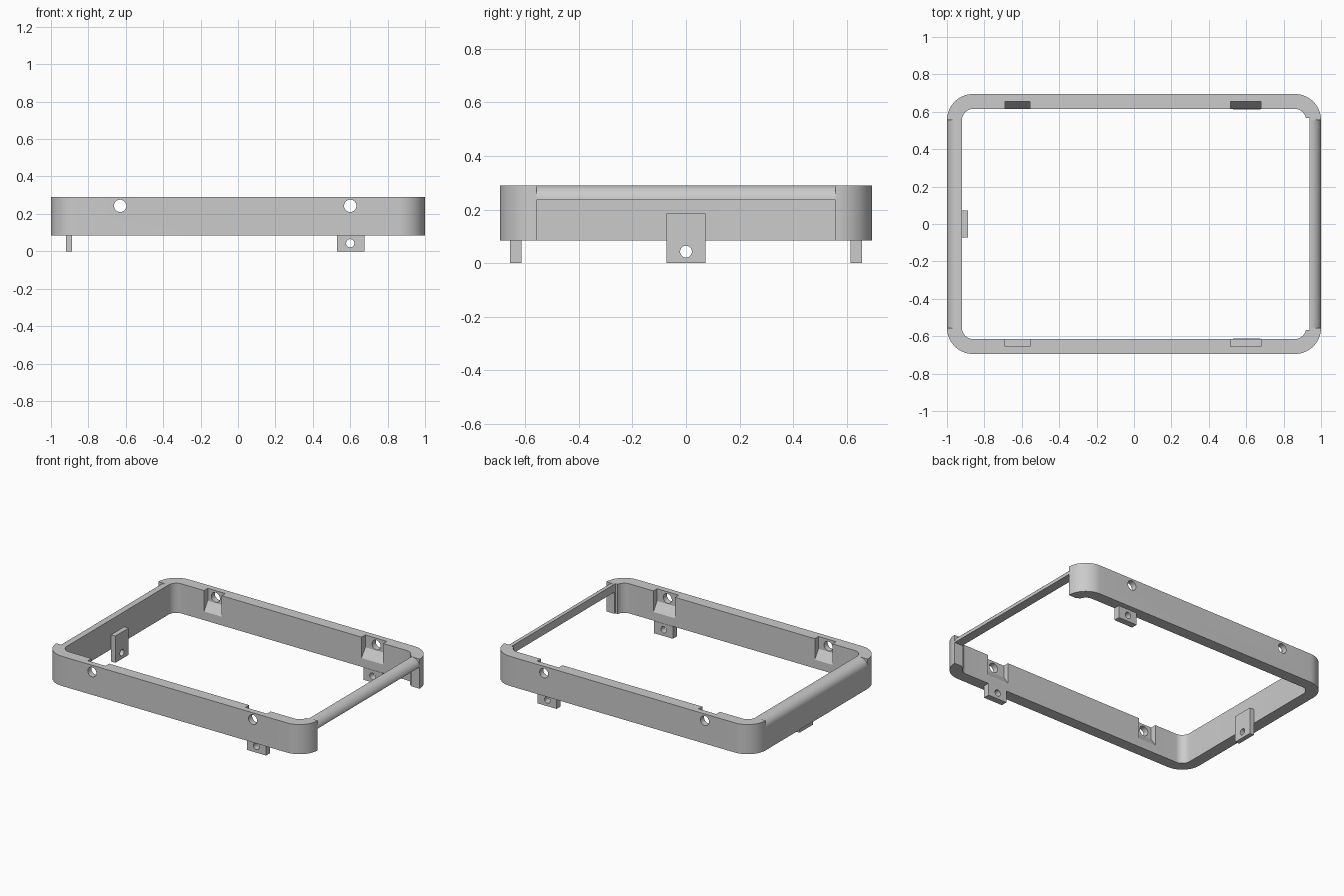
import bpy, bmesh
from math import sin, cos, pi, radians
from mathutils import Vector

cube = bpy.data.objects.get("Cube")
if cube:
    bpy.data.objects.remove(cube)

BOTTOM, TOP, BAR_LOW = 0.085, 0.29, 0.235
HALF_X, HALF_Y, WALL, RADIUS = 1.0, 0.695, 0.08, 0.14
END_Y = 0.557          # half length of the straight end walls

grey = bpy.data.materials.new("plain grey")
grey.use_nodes = True
colour = (0.6, 0.6, 0.6, 1)
grey.diffuse_color = colour
grey.node_tree.nodes["Principled BSDF"].inputs["Base Color"].default_value = colour


def prism(name, profile, axis, lo, hi):
    """Extrude a closed 2D profile along an axis; the profile uses the other two axes in order."""
    def place(p, t):
        v = list(p)
        v.insert(axis, t)
        return Vector(v)
    bm = bmesh.new()
    face = bm.faces.new([bm.verts.new(place(p, lo)) for p in profile])
    step = Vector((0, 0, 0))
    step[axis] = hi - lo
    grown = bmesh.ops.extrude_face_region(bm, geom=[face])["geom"]
    bmesh.ops.translate(bm, vec=step, verts=[g for g in grown if isinstance(g, bmesh.types.BMVert)])
    bmesh.ops.recalc_face_normals(bm, faces=bm.faces)
    mesh = bpy.data.meshes.new(name)
    bm.to_mesh(mesh)
    bm.free()
    mesh.materials.append(grey)
    obj = bpy.data.objects.new(name, mesh)
    bpy.context.collection.objects.link(obj)
    return obj


def rect(a0, a1, b0, b1):
    return [(a0, b0), (a1, b0), (a1, b1), (a0, b1)]


def circle(a, b, r, n=32):
    return [(a + r * cos(2 * pi * i / n), b + r * sin(2 * pi * i / n)) for i in range(n)]


def rounded(hx, hy, r, n=16):
    """Rounded rectangle outline."""
    pts = []
    for q, (sx, sy) in enumerate([(1, 1), (-1, 1), (-1, -1), (1, -1)]):
        for i in range(n + 1):
            a = (q + i / n) * pi / 2
            pts.append((sx * (hx - r) + r * cos(a), sy * (hy - r) + r * sin(a)))
    return pts


def activate(obj):
    bpy.ops.object.select_all(action='DESELECT')
    bpy.context.view_layer.objects.active = obj
    obj.select_set(True)


def cut(obj, cutter):
    """Subtract the cutter and discard it."""
    cutter.hide_render = True
    mod = obj.modifiers.new("cut", 'BOOLEAN')
    mod.operation = 'DIFFERENCE'
    mod.solver = 'EXACT'
    mod.object = cutter
    activate(obj)
    bpy.ops.object.modifier_apply(modifier=mod.name)
    bpy.data.objects.remove(cutter)


def finish(obj):
    activate(obj)
    bpy.ops.object.shade_smooth_by_angle(angle=radians(30))


# Rounded rectangular frame
frame = prism("frame", rounded(HALF_X, HALF_Y, RADIUS), 2, BOTTOM, TOP)
cut(frame, prism("frame_hollow", rounded(HALF_X - WALL, HALF_Y - WALL, RADIUS - WALL), 2, 0, 0.5))

# Left end: thinned, then opened below so only a slim bar remains
cut(frame, prism("left_thinning", rect(0.85, 0.937, -0.566, 0.566), 2, 0, 0.5))
cut(frame, prism("left_opening", rect(0.85, 1.1, 0, BAR_LOW), 1, -END_Y, END_Y))

# Rolled top outer edge on both ends
for side in (-1, 1):
    arc = [(side * (0.94 + 0.06 * cos(i * pi / 24)), BAR_LOW + (TOP - BAR_LOW) * sin(i * pi / 24))
           for i in range(13)]
    profile = [(side * 1.1, BAR_LOW)] + arc + [(side * 0.94, 0.4), (side * 1.1, 0.4)]
    cut(frame, prism("edge_rounding", profile, 1, -END_Y, END_Y))

# Screw recesses with sloped floors, and screw holes through the long walls
for side in (-1, 1):
    recess = [(side * y, z) for y, z in
              [(0.655, 0.4), (0.655, 0.205), (0.615, 0.145), (0.58, 0.145), (0.58, 0.4)]]
    for x0, x1 in ((-0.69, -0.555), (0.515, 0.68)):
        cut(frame, prism("recess", recess, 0, x0, x1))
for x in (-0.63, 0.6):
    cut(frame, prism("screw_hole", circle(x, 0.243, 0.033), 1, -1, 1))
finish(frame)

# Hanging tabs under the long walls
for side, word in ((-1, "front"), (1, "back")):
    y0, y1 = sorted((side * 0.613, side * 0.657))
    tab = prism(word + "_tab", rect(0.53, 0.675, 0, BOTTOM), 1, y0, y1)
    cut(tab, prism("tab_hole", circle(0.6, 0.043, 0.022), 1, -1, 1))
    finish(tab)

# Tab on the inside of the right end wall
tab = prism("right_tab", rect(-0.072, 0.072, 0, 0.185), 0, -0.92, -0.887)
cut(tab, prism("tab_hole", circle(0, 0.043, 0.022), 0, -1.5, -0.5))
finish(tab)
